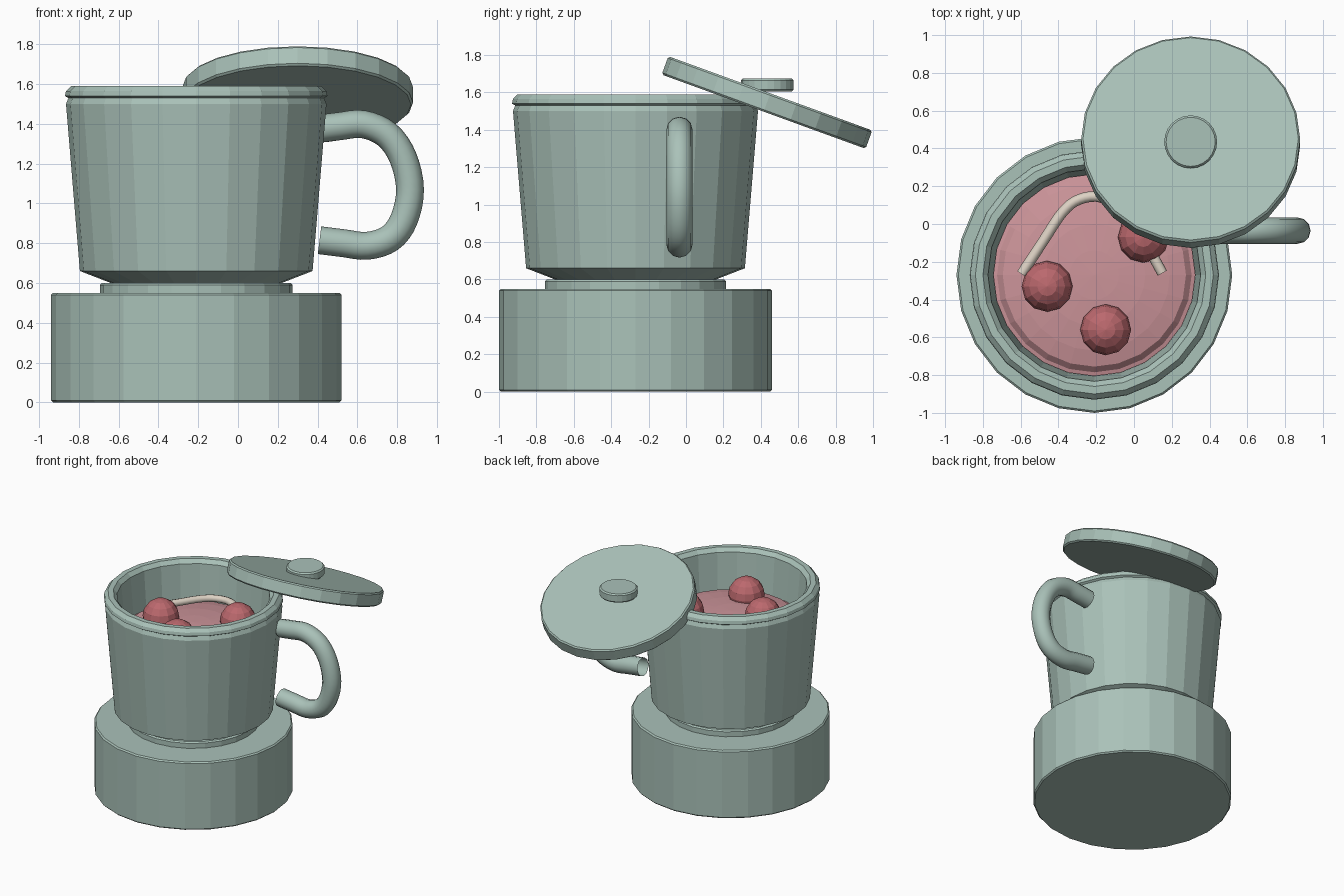
import bpy, bmesh, math
from mathutils import Matrix, Vector

if "Cube" in bpy.data.objects:
    bpy.data.objects.remove(bpy.data.objects["Cube"])

SEG = 24
MUG_X, MUG_Y = -0.21, -0.27


def material(name, rgb):
    m = bpy.data.materials.new(name)
    m.diffuse_color = (*rgb, 1)
    m.use_nodes = True
    m.node_tree.nodes["Principled BSDF"].inputs["Base Color"].default_value = m.diffuse_color
    return m


SAGE = material("sage_green", (0.402, 0.539, 0.485))
SOUP = material("pink_liquid", (0.61, 0.30, 0.325))
BERRY = material("berry_red", (0.50, 0.14, 0.155))
CREAM = material("cream", (0.72, 0.64, 0.55))


def finish(bm, name, mat, loc):
    bmesh.ops.recalc_face_normals(bm, faces=bm.faces[:])
    me = bpy.data.meshes.new(name)
    bm.to_mesh(me)
    bm.free()
    me.materials.append(mat)
    ob = bpy.data.objects.new(name, me)
    ob.location = loc
    bpy.context.collection.objects.link(ob)
    return ob


def lathe(name, profile, mat, loc):
    """Spin a (radius, height) profile that begins and ends on the axis."""
    bm = bmesh.new()
    verts = [bm.verts.new((r, 0, z)) for r, z in profile]
    edges = [bm.edges.new(pair) for pair in zip(verts, verts[1:])]
    bmesh.ops.spin(bm, geom=verts + edges, cent=(0, 0, 0), axis=(0, 0, 1),
                   angle=2 * math.pi, steps=SEG, use_duplicate=False)
    bmesh.ops.remove_doubles(bm, verts=bm.verts[:], dist=0.0005)
    return finish(bm, name, mat, loc)


def disc(name, r, z0, z1, mat, loc, b=0.01):
    """Cylinder with softened rims."""
    return lathe(name, [(0, z0), (r - b, z0), (r, z0 + b), (r, z1 - b),
                        (r - b, z1), (0, z1)], mat, loc)


def tube(name, points, radius, mat, sides=12):
    """Smooth open-ended tube through the points."""
    path = []
    ext = [points[0]] + points + [points[-1]]
    for a, b, c, d in zip(ext, ext[1:], ext[2:], ext[3:]):
        a, b, c, d = map(Vector, (a, b, c, d))
        for i in range(4):
            t = i / 4
            path.append(0.5 * (2 * b + (c - a) * t + (2 * a - 5 * b + 4 * c - d) * t * t
                               + (3 * b - a - 3 * c + d) * t ** 3))
    path.append(Vector(points[-1]))
    cu = bpy.data.curves.new(name + "_path", 'CURVE')
    cu.dimensions = '3D'
    cu.bevel_depth = radius
    cu.bevel_resolution = sides // 2 - 2
    sp = cu.splines.new('POLY')
    sp.points.add(len(path) - 1)
    for p, co in zip(sp.points, path):
        p.co = (*co, 1)
    tmp = bpy.data.objects.new(name + "_tmp", cu)
    bpy.context.collection.objects.link(tmp)
    bpy.context.view_layer.update()
    me = bpy.data.meshes.new_from_object(
        tmp.evaluated_get(bpy.context.evaluated_depsgraph_get()))
    bpy.data.objects.remove(tmp)
    me.name = name
    me.materials.clear()
    me.materials.append(mat)
    for f in me.polygons:
        f.use_smooth = True
    ob = bpy.data.objects.new(name, me)
    bpy.context.collection.objects.link(ob)
    return ob


mug_pos = (MUG_X, MUG_Y, 0)

# Pedestal and collar
disc("pedestal", 0.73, 0, 0.55, SAGE, mug_pos)
disc("collar", 0.485, 0.54, 0.60, SAGE, mug_pos)

# Hollow cup with grooved, bevelled lip
lathe("cup", [(0, 0.60), (0.43, 0.60), (0.585, 0.66), (0.655, 1.50), (0.643, 1.53),
              (0.66, 1.54), (0.655, 1.565), (0.63, 1.59), (0.59, 1.59), (0.563, 1.56),
              (0.535, 1.22), (0, 1.22)], SAGE, mug_pos)

# Gently domed liquid
lathe("liquid", [(0, 1.23), (0.535, 1.23), (0.535, 1.26), (0.515, 1.265), (0.485, 1.295),
                 (0.40, 1.315), (0.27, 1.333), (0.13, 1.343), (0, 1.347)], SOUP, mug_pos)

# Handle
HY = -0.035
tube("handle", [(x, HY, z) for x, z in
                [(0.41, 1.375), (0.51, 1.388), (0.63, 1.398), (0.75, 1.345), (0.83, 1.23),
                 (0.865, 1.07), (0.835, 0.92), (0.765, 0.825), (0.65, 0.787),
                 (0.53, 0.80), (0.41, 0.815)]], 0.07, SAGE)

# Tilted lid and upright knob
lid = disc("lid", 0.58, -0.052, 0.052, SAGE, (0.30, 0.433, 1.546))
lid.rotation_euler = (math.radians(-20), 0, 0)
disc("lid_knob", 0.14, 1.605, 1.675, SAGE, (0.30, 0.435, 0))

# Floating berries
for i, (x, y) in enumerate([(-0.46, -0.33), (0.05, -0.07), (-0.15, -0.56)]):
    bm = bmesh.new()
    bmesh.ops.create_uvsphere(bm, u_segments=12, v_segments=8, radius=0.135)
    finish(bm, f"berry_{i + 1}", BERRY, (x, y, 1.355))

# Floating strand
tube("strand", [(x, y, 1.365) for x, y in
                [(-0.595, -0.265), (-0.48, -0.09), (-0.38, 0.06), (-0.29, 0.13),
                 (-0.17, 0.14), (-0.04, 0.05), (0.06, -0.10), (0.15, -0.26)]],
     0.028, CREAM, sides=8)
